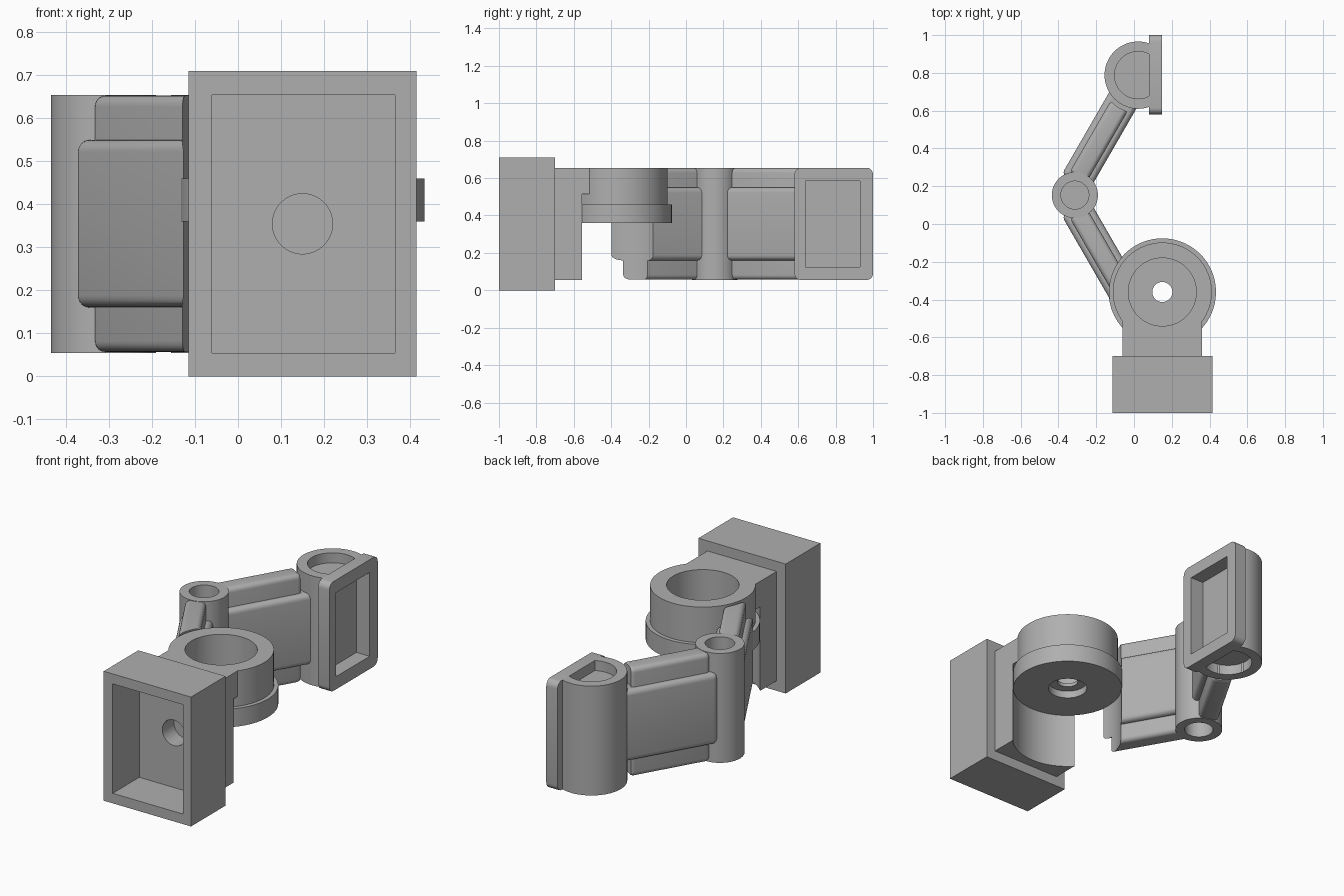
import bpy, bmesh, math
from mathutils import Matrix, Vector

if "Cube" in bpy.data.objects:
    bpy.data.objects.remove(bpy.data.objects["Cube"], do_unlink=True)

grey = bpy.data.materials.new("plain grey")
grey.use_nodes = True
COLOUR = (0.43, 0.43, 0.43, 1)
grey.diffuse_color = COLOUR
grey.node_tree.nodes["Principled BSDF"].inputs["Base Color"].default_value = COLOUR


def make(name, bm):
    bmesh.ops.recalc_face_normals(bm, faces=bm.faces)
    mesh = bpy.data.meshes.new(name)
    bm.to_mesh(mesh)
    bm.free()
    mesh.materials.append(grey)
    obj = bpy.data.objects.new(name, mesh)
    bpy.context.collection.objects.link(obj)
    return obj


def box(name, lo, hi, matrix=Matrix(), round_by=0, only_axis=None):
    """Box between two corners, with all edges or those along one axis rounded."""
    lo, hi = Vector(lo), Vector(hi)
    bm = bmesh.new()
    bmesh.ops.create_cube(bm, size=1)
    for v in bm.verts:
        v.co = (lo + hi) / 2 + v.co * (hi - lo)
    if round_by:
        edges = [e for e in bm.edges if only_axis is None or
                 abs((e.verts[0].co - e.verts[1].co).normalized()[only_axis]) > 0.9]
        bmesh.ops.bevel(bm, geom=edges, offset=round_by, segments=5,
                        profile=0.5, affect='EDGES')
    bm.transform(matrix)
    return make(name, bm)


def lathe(name, centre, profile, steps=72):
    """Spin a (radius, height) outline around the vertical through centre."""
    bm = bmesh.new()
    verts = [bm.verts.new((r, 0, z)) for r, z in profile]
    edges = [bm.edges.new((a, b)) for a, b in zip(verts, verts[1:])]
    if all(r > 0 for r, z in profile):
        edges.append(bm.edges.new((verts[-1], verts[0])))
    bmesh.ops.spin(bm, geom=verts + edges, cent=(0, 0, 0), axis=(0, 0, 1),
                   angle=math.tau, steps=steps)
    bmesh.ops.remove_doubles(bm, verts=bm.verts, dist=1e-4)
    bm.transform(Matrix.Translation((*centre, 0)))
    return make(name, bm)


def rod(centre, radius, low, high):
    return lathe("cutter", centre, [(0, low), (radius, low), (radius, high), (0, high)])


def cut(obj, *cutters):
    """Subtract the cutters, then remove them."""
    for c in cutters:
        mod = obj.modifiers.new("cut", 'BOOLEAN')
        mod.operation, mod.solver, mod.object = 'DIFFERENCE', 'EXACT', c
    bpy.context.view_layer.update()
    graph = bpy.context.evaluated_depsgraph_get()
    mesh = bpy.data.meshes.new_from_object(obj.evaluated_get(graph))
    obj.modifiers.clear()
    obj.data = mesh
    for c in cutters:
        bpy.data.objects.remove(c, do_unlink=True)
    return obj


LOW, HIGH = 0.055, 0.655
SHOULDER, ELBOW, WRIST = (0.15, -0.36), (-0.313, 0.153), (0.022, 0.788)
parts = []

# hollow wall box with a blind round hole in its back wall
wall_box = box("wall_box", (-0.115, -1, 0), (0.415, -0.7, 0.71))
bolt_hole = rod((0, 0), 0.07, 0, 0.1)
bolt_hole.data.transform(Matrix.Translation((0.15, -0.67, 0.355)) @ Matrix.Rotation(math.pi / 2, 4, 'X'))
bolt_hole_2 = bolt_hole.copy()
bolt_hole_2.data = bolt_hole.data.copy()
bpy.context.collection.objects.link(bolt_hole_2)
cut(wall_box, box("cutter", (-0.06, -1.1, LOW), (0.365, -0.77, HIGH)), bolt_hole)
parts.append(wall_box)

# neck block, hollowed to clear the turning flange
neck = box("neck_block", (-0.06, -0.7, LOW), (0.36, -0.36, HIGH))
cut(neck, rod(SHOULDER, 0.287, -0.1, 0.515), rod(SHOULDER, 0.25, 0.4, 0.8), bolt_hole_2)
parts.append(neck)

# shoulder ring with its wider flange and stepped bore
parts.append(lathe("shoulder_ring", SHOULDER, [
    (0.053, 0.42), (0.18, 0.42), (0.18, HIGH), (0.262, HIGH), (0.262, 0.46),
    (0.284, 0.46), (0.284, 0.36), (0.1, 0.36), (0.1, 0.4), (0.053, 0.4)], 96))

# elbow barrel with a blind socket at each end
parts.append(lathe("elbow_barrel", ELBOW, [
    (0, LOW + 0.1), (0.074, LOW + 0.1), (0.074, LOW), (0.122, LOW),
    (0.122, HIGH), (0.074, HIGH), (0.074, HIGH - 0.1), (0, HIGH - 0.1)]))

# wrist barrel with flat-sided sockets, cut flat where the plate sits
barrel = rod(WRIST, 0.178, LOW, HIGH)
barrel.name = "wrist_barrel"
sockets = [rod(WRIST, 0.125, z, z + 0.2) for z in (LOW - 0.145, HIGH - 0.055)]
for s in sockets:
    cut(s, box("cutter", (0.079, 0.4, -0.5), (0.5, 1.2, 1.2)))
PLATE_POCKET = ((0.068, 0.64, 0.125), (0.3, 0.93, 0.585))
cut(barrel, *sockets, box("cutter", (0.081, 0.4, -0.5), (0.5, 1.2, 1.2)),
    box("cutter", *PLATE_POCKET))
parts.append(barrel)

# mounting plate with rounded corners and a window pocket
plate = box("mounting_plate", (0.08, 0.58, LOW), (0.148, 1, HIGH), round_by=0.035, only_axis=0)
cut(plate, box("cutter", *PLATE_POCKET))
parts.append(plate)

# two links leaving the elbow, each a wide bar with a narrow full-height rib
for name, side, length in (("lower", -1, 0.75), ("upper", 1, 0.6)):
    turn = (Matrix.Translation((*ELBOW, 0)) @ Matrix.Scale(side, 4, (0, 1, 0))
            @ Matrix.Rotation(math.radians(60), 4, 'Z'))
    bar = box(name + "_link_bar", (0.06, -0.053, 0.16), (length, 0.115, 0.55), turn, 0.028)
    rib = box(name + "_link_rib", (0.09, -0.02, LOW + 0.002),
              (length if side < 0 else 0.53, 0.085, HIGH - 0.002), turn, 0.025)
    for part in (bar, rib):
        if side < 0:
            cut(part, rod(SHOULDER, 0.28, -0.2, 1))
        else:
            cut(part, rod(WRIST, 0.17 if part is bar else 0.2, -0.2, 1))
        cut(part, rod(ELBOW, 0.11, -0.2, 1))
        parts.append(part)

# smooth the curved faces, keep crisp edges
bpy.ops.object.select_all(action='DESELECT')
for part in parts:
    part.select_set(True)
bpy.context.view_layer.objects.active = parts[0]
bpy.ops.object.shade_smooth_by_angle(angle=math.radians(32))
